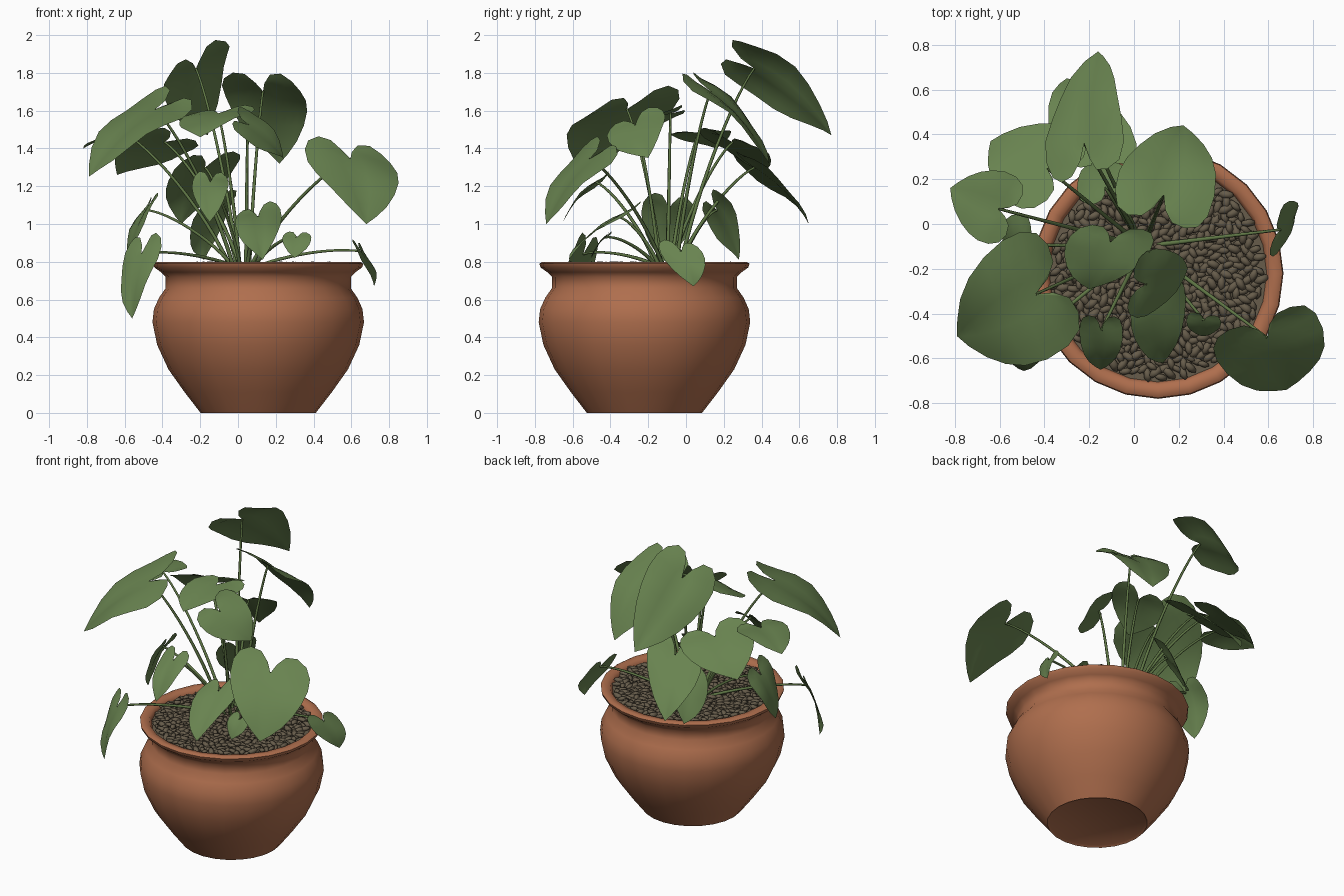
import bpy, bmesh, math, random
from mathutils import Vector, Matrix, Euler

if "Cube" in bpy.data.objects:
    bpy.data.objects.remove(bpy.data.objects["Cube"])

random.seed(4)
PX, PY = 0.107, -0.22          # pot axis


def material(name, rgb):
    m = bpy.data.materials.new(name)
    m.diffuse_color = (*rgb, 1)
    m.use_nodes = True
    m.node_tree.nodes["Principled BSDF"].inputs["Base Color"].default_value = m.diffuse_color
    return m


TERRACOTTA = material("terracotta", (0.43, 0.157, 0.075))
STONE = material("brown_stone", (0.135, 0.108, 0.07))
LEAF = material("leaf_green", (0.14, 0.228, 0.08))
STEM = material("stem_green", (0.115, 0.185, 0.06))


def finish(name, bm, mat, sharp=180):
    me = bpy.data.meshes.new(name)
    bm.to_mesh(me)
    bm.free()
    me.materials.append(mat)
    me.polygons.foreach_set("use_smooth", [True] * len(me.polygons))
    if sharp < 180:
        me.set_sharp_from_angle(angle=math.radians(sharp))
    ob = bpy.data.objects.new(name, me)
    bpy.context.collection.objects.link(ob)
    return ob


# pot: lathed profile (radius, height)
profile = [(0, 0.01), (0.29, 0.01), (0.305, 0), (0.39, 0.11), (0.475, 0.23), (0.535, 0.36),
           (0.56, 0.48), (0.552, 0.55), (0.525, 0.61), (0.49, 0.66), (0.49, 0.72), (0.515, 0.745),
           (0.55, 0.77), (0.556, 0.79), (0.54, 0.8), (0.5, 0.795), (0.485, 0.77), (0.48, 0.7)]
bm = bmesh.new()
vs = [bm.verts.new((PX + r, PY, z)) for r, z in profile]
es = [bm.edges.new(p) for p in zip(vs, vs[1:])]
bmesh.ops.spin(bm, geom=vs + es, cent=(PX, PY, 0), axis=(0, 0, 1), angle=math.tau, steps=24)
bmesh.ops.remove_doubles(bm, verts=bm.verts, dist=1e-4)
bmesh.ops.recalc_face_normals(bm, faces=bm.faces)
finish("pot", bm, TERRACOTTA, 60)

# soil under the stones
bm = bmesh.new()
bmesh.ops.create_circle(bm, cap_ends=True, segments=24, radius=0.488,
                        matrix=Matrix.Translation((PX, PY, 0.768)))
finish("soil", bm, STONE)

# stones scattered on a sunflower spiral
bm = bmesh.new()
COUNT = 560
for i in range(COUNT):
    r, a = 0.465 * math.sqrt((i + 0.5) / COUNT), i * 2.39996
    size = random.uniform(0.85, 1.2)
    rot = Euler((random.uniform(-.35, .35), random.uniform(-.3, .3), random.uniform(0, 6.28)))
    pos = Vector((PX + r * math.cos(a), PY + r * math.sin(a), 0.779 + random.uniform(-.005, .007)))
    mat = (Matrix.Translation(pos) @ rot.to_matrix().to_4x4()
           @ Matrix.Diagonal((0.035 * size, 0.018 * size, 0.014 * size, 1)))
    bmesh.ops.create_icosphere(bm, subdivisions=1, radius=1, matrix=mat)
finish("stones", bm, STONE)

# leaves: tip, first lobe, second lobe
upper_leaves = {
    "back_top_leaf": ((-.16, .77, 1.47), (-.38, .21, 1.76), (-.05, .32, 1.98)),
    "back_right_leaf": ((.22, .44, 1.32), (-.1, .1, 1.76), (.32, .0, 1.75)),
    "centre_left_leaf": ((-.2, -.29, 1.46), (-.27, -.02, 1.57), (.1, -.05, 1.62)),
    "centre_right_leaf": ((.24, -.2, 1.35), (.03, -.13, 1.62), (-.02, -.42, 1.48)),
    "front_right_leaf": ((.68, -.74, 1.0), (.34, -.52, 1.43), (.8, -.37, 1.36)),
    "back_left_leaf": ((-.64, .37, 1.26), (-.47, .05, 1.5), (-.2, .38, 1.4)),
    "front_left_leaf": ((-.79, -.5, 1.25), (-.46, -.01, 1.7), (-.25, -.52, 1.6)),
    "side_left_leaf": ((-.82, .16, 1.4), (-.62, -.1, 1.47), (-.5, .2, 1.5)),
}
lower_leaves = {
    "back_low_leaf": ((-.3, .65, 1.0), (-.32, .27, 1.31), (.03, .31, 1.36)),
    "front_inner_left_leaf": ((-.15, -.65, 1.01), (-.24, -.42, 1.25), (-.05, -.44, 1.25)),
    "front_inner_leaf": ((.13, -.62, .81), (-.02, -.36, 1.03), (.22, -.24, 1.1)),
    "front_small_leaf": ((.3, -.5, .82), (.24, -.4, .95), (.39, -.42, .94)),
    "hanging_left_leaf": ((-.56, -.61, .5), (-.58, -.45, .88), (-.4, -.58, .92)),
    "low_left_leaf": ((-.58, -.12, .8), (-.49, .05, 1.1), (-.42, -.22, 1.14)),
    "hanging_right_leaf": ((.72, .04, .67), (.6, -.15, .9), (.66, .08, .87)),
    "inner_back_leaf": ((-.18, .28, .81), (-.22, .08, 1.05), (.0, .18, 1.18)),
}

# half outline of a broad heart: (along midrib, across)
heart = [(.16, 0), (.03, .12), (-.08, .32), (-.1, .6), (-.03, .86), (.1, 1), (.27, 1.02),
         (.45, .93), (.62, .76), (.78, .52), (.91, .24), (1, 0)]
RINGS = 4


def leaf(name, tip, lobe_a, lobe_b):
    tip, a, b = Vector(tip), Vector(lobe_a), Vector(lobe_b)
    mid = (a + b) / 2
    along, across = tip - mid, (b - a) / 2
    n = along.cross(across).normalized()
    if n.z < 0:
        n, across = -n, -across
    length, phase = along.length, random.uniform(0, 6)

    def point(u, v):
        w = abs(v)
        h = 0.32 * max(u, 0) * (1 - u) - 0.07 * w * w + 0.06 * w
        h += 0.03 * w * math.sin(7 * u + phase + (2 if v > 0 else 0))
        return mid + along * u + across * v + n * (h * length)

    bm = bmesh.new()
    for side in (1, -1):
        rows = []
        for u, v in heart:
            m = max(u, .16)
            rows.append([bm.verts.new(point(m + (u - m) * k / RINGS, side * v * k / RINGS))
                         for k in range(RINGS + 1)])
        for r, s in zip(rows, rows[1:]):
            for k in range(RINGS):
                q = [r[k], s[k], s[k + 1], r[k + 1]]
                bm.faces.new(q if side > 0 else q[::-1])
    bmesh.ops.remove_doubles(bm, verts=bm.verts, dist=1e-4)
    bm.normal_update()
    if sum((f.normal * f.calc_area() for f in bm.faces), Vector()).dot(n) < 0:
        bmesh.ops.reverse_faces(bm, faces=bm.faces)
    finish(name, bm, LEAF)
    return point(.16, 0)


# stems: tapered tubes arching from the clump to each leaf
def stem(name, p0, p1, p2, p3, r0, r1, steps=12, sides=6):
    bm = bmesh.new()
    rings = []
    for i in range(steps + 1):
        t = i / steps
        s = 1 - t
        p = p0 * s**3 + p1 * (3 * s * s * t) + p2 * (3 * s * t * t) + p3 * t**3
        d = (p1 - p0) * s * s + (p2 - p1) * 2 * s * t + (p3 - p2) * t * t
        q = d.to_track_quat('Z', 'Y')
        r = r0 + (r1 - r0) * t
        rings.append([bm.verts.new(p + q @ Vector((r * math.cos(k * math.tau / sides),
                                                   r * math.sin(k * math.tau / sides), 0)))
                      for k in range(sides)])
    for a, b in zip(rings, rings[1:]):
        for k in range(sides):
            j = (k + 1) % sides
            bm.faces.new((a[k], a[j], b[j], b[k]))
    finish(name, bm, STEM)


for name, (tip, a, b) in {**upper_leaves, **lower_leaves}.items():
    end = leaf(name, tip, a, b)
    out = Vector((end.x - 0.04, end.y + 0.1, 0))
    base = Vector((0.04, -0.1, 0.77)) + out.normalized() * random.uniform(.03, .09)
    flat = Vector((end.x - base.x, end.y - base.y, 0))
    rise = end.z - base.z
    p1 = base + flat * 0.25 + Vector((0, 0, rise * 0.4 + 0.03))
    p2 = end - flat * 0.25 - Vector((0, 0, rise * 0.16 - 0.04))
    stem(name.replace("leaf", "stem"), base, p1, p2, end, 0.011, 0.006)
